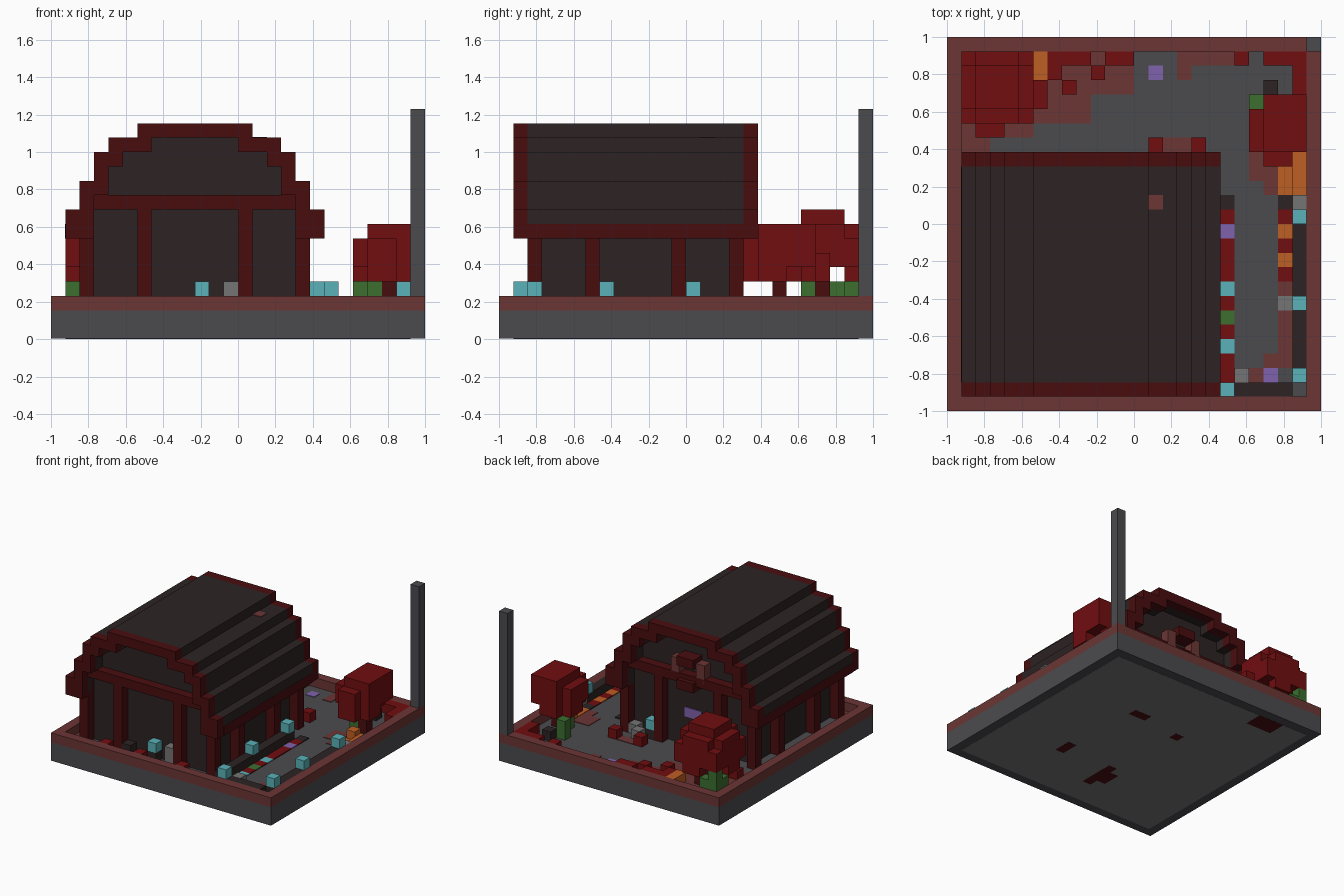
import bpy
import bmesh
from mathutils import Matrix, Vector

cube = bpy.data.objects.get("Cube")
if cube:
    bpy.data.objects.remove(cube)

UNIT = 1 / 13  # one block; block coordinates run 0..26 across the base


def material(name, rgb):
    linear = [(c / 255 / 12.92) if c < 11 else ((c / 255 + 0.055) / 1.055) ** 2.4 for c in rgb]
    mat = bpy.data.materials.new(name)
    mat.use_nodes = True
    mat.diffuse_color = (*linear, 1)
    mat.node_tree.nodes["Principled BSDF"].inputs["Base Color"].default_value = (*linear, 1)
    return mat


slate = material("slate grey", (75, 75, 79))
brick = material("brick brown", (107, 54, 52))
charcoal = material("charcoal", (45, 35, 35))
maroon = material("maroon", (73, 13, 15))
red = material("leaf red", (113, 14, 16))
teal = material("lamp teal", (90, 178, 184))
orange = material("orange", (190, 94, 35))
green = material("moss green", (60, 110, 48))
purple = material("purple", (128, 98, 172))
stone = material("stone grey", (117, 117, 117))


def blocks(name, mat, boxes):
    """One object from boxes given as (x range, y range, z range) in blocks."""
    bm = bmesh.new()
    for spans in boxes:
        low = Vector([s[0] for s in spans])
        high = Vector([s[1] for s in spans])
        size = high - low
        centre = (low + high) / 2 - Vector((13, 13, 0))
        matrix = Matrix.Translation(centre * UNIT) @ Matrix.Diagonal((*(size * UNIT), 1))
        bmesh.ops.create_cube(bm, size=1, matrix=matrix)
    mesh = bpy.data.meshes.new(name)
    bm.to_mesh(mesh)
    bm.free()
    mesh.materials.append(mat)
    obj = bpy.data.objects.new(name, mesh)
    bpy.context.collection.objects.link(obj)
    return obj


def cell(x, y, z, height=1):
    return (x, x + 1), (y, y + 1), (z, z + height)


def tile(x, y, width=1, depth=1):
    """Thin painted plate lying on the ground."""
    return (x, x + width), (y, y + depth), (2, 2.06)


# Base slab, raised rim, underside panel and corner mast
FULL, INNER = (0, 26), (1, 25)
blocks("base_slab", slate, [(FULL, FULL, (0.03, 2))])
blocks("base_rim", brick, [(FULL, (0, 1), (2, 3)), (FULL, (25, 26), (2, 3)),
                           ((0, 1), INNER, (2, 3)), ((25, 26), INNER, (2, 3))])
blocks("underside_panel", stone, [(INNER, INNER, (0.01, 0.03))])
blocks("underside_patches", maroon, [((x, x + w), (y, y + d), (0, 0.01)) for x, y, w, d in
                                     [(15, 17, 2, 1), (17, 7, 1, 2), (10, 16, 1, 1),
                                      (4, 23, 3, 2), (11, 4, 1, 4), (10, 5, 1, 2)]])
blocks("corner_mast", slate, [((25, 26), (25, 26), (3, 16))])

# Stepped roof: (bottom, top, outer half width, inner half width), mirrored about x = 10
MID = 10
STEPS = [(7, 9, 9, 7), (9, 10, 8, 0), (10, 11, 8, 6), (11, 12, 7, 6),
         (12, 13, 7, 5), (13, 14, 6, 3), (14, 15, 4, 0)]


def roof_section(y_span, steps):
    for bottom, top, outer, inner in steps:
        for side in (-1, 1):
            edges = sorted((MID + side * inner, MID + side * outer))
            yield edges, y_span, (bottom, top)


def hollow(steps):
    return [(b, t, o, 7 if b == 9 else i) for b, t, o, i in steps]


blocks("roof_front_edge", maroon, roof_section((1, 2), hollow(STEPS)))
blocks("roof_back_edge", maroon, roof_section((17, 18), hollow(STEPS)))
blocks("roof_covering", charcoal, roof_section((2, 17), hollow(STEPS)))
blocks("eave_trim", maroon, [((x, x + 1.02), (2, 17), (6.98, 8)) for x in (0.98, 18)])
blocks("roof_vent", brick, [((14, 15), (14, 15), (14, 14.06))])

# Walls, gables and timber posts
blocks("house_walls", charcoal, [((3, 17), (3, 16), (2, 10))])
blocks("gable_walls", charcoal, [((MID - i, MID + i), (3, 16), (b, t))
                                 for b, t, o, i in STEPS if b > 9 and i])
posts = [cell(x, y, 2, 8) for x in (6, 13) for y in (2, 16)]
posts += [cell(x, y, 2, 7) for x in (2, 17) for y in (2, 6, 12, 16)]
blocks("wall_posts", maroon, posts)
blocks("gable_beams", maroon, [((3, 17), (y, y + 1), (9, 10)) for y in (2, 16)])

# Rear gable window with shutters, and the rear door sign
blocks("window_shutters", brick, [((x, x + 1), (16, 17), (9.5, 11.5)) for x in (8, 11)])
blocks("window_frame", maroon, [((9, 11), (16, 17.5), (11, 12)), ((9, 11), (16, 17.5), (8.5, 9.5))])
blocks("rear_sign", purple, [((9, 11), (16, 16.1), (5, 6))])

# Ground painting: soil and flower beds
blocks("soil_patches", brick, [tile(1, 19, 5, 6), tile(6, 20, 4, 5), tile(10, 22, 3, 3),
                               tile(1, 18, 2), tile(16, 23, 1, 2), tile(17, 24, 3),
                               tile(22, 3, 3), tile(23, 4, 1, 5), tile(21, 2),
                               tile(21, 16, 3, 2), tile(15, 18, 2), tile(22, 15), tile(1, 1, 18, 1),
                               tile(1, 2, 1, 16)])
BED_PAINT = {"r": ("red", red), "t": ("teal", teal), "g": ("green", green), "p": ("purple", purple),
             "o": ("orange", orange), "d": ("dark", charcoal), "s": ("stone", stone)}
# Each letter is one plant or tile, listed from front to back
BEDS = {19: ".rrtrgrtrrrprd", 23: "......s.rorordoo"}
for key, (label, paint) in BED_PAINT.items():
    plates = [((x, x + 1), (y, y + 1), (2, 2.1)) for x, bed in BEDS.items()
              for y, letter in enumerate(bed, start=1) if letter == key]
    if plates:
        blocks(label + "_bed_flowers", paint, plates)
blocks("purple_flowers", purple, [tile(14, 23), tile(22, 2)])
blocks("orange_shrubs", orange, [((6, 7), (23, 25), (2, 3)), ((24, 25), (15, 18), (2, 2.5)), cell(23, 17, 2)])
blocks("loose_stones", stone, [cell(20, 2, 2), cell(24, 14, 2), cell(12, 2, 2, 2),
                               cell(15, 17, 2), cell(16, 16, 2)])
blocks("low_red_plants", red, [cell(x, y, 2) for x, y in
                               [(7, 24), (8, 24), (9, 24), (11, 24), (12, 24), (7, 23), (10, 23),
                                (8, 22), (2, 19), (3, 19), (14, 18), (17, 18), (24, 23), (24, 22),
                                (20, 24), (22, 24), (23, 24), (24, 24), (5, 1), (9, 1), (14, 1)]])

# Low fences and lamps on posts
blocks("low_fences", charcoal, [((24, 25), (3, 7), (2, 3)), ((24, 25), (8, 13), (2, 3)),
                                ((20, 24), (1, 2), (2, 3)), ((18, 19), (2, 7), (2, 3)),
                                ((18, 19), (8, 13), (2, 3)), cell(22, 22, 2), cell(7, 2, 2)])
LAMPS = [(10, 2), (14, 16), (18, 7), (18, 13), (19, 1), (24, 2), (24, 7), (24, 13)]
blocks("lamp_posts", charcoal, [cell(x, y, 2) for x, y in LAMPS])
blocks("lamps", teal, [cell(x, y, 3) for x, y in LAMPS])


# Trees: a canopy with clipped corners, stepped at the top
def canopy(x, y, bottom, top):
    clip = lambda s: (s[0] + 1, s[1] - 1)
    return [(x, clip(y), (bottom, top - 1)), (clip(x), y, (bottom, top - 1)),
            (clip(x), clip(y), (top - 1, top))]


blocks("rear_tree_canopy", red, canopy((1, 6), (20, 25), 5, 9) + [
    ((1, 2), (21, 23), (4, 5)), ((3, 5), (24, 25), (4, 5)), ((5, 7), (21, 23), (4, 6)),
    ((1, 6), (20, 25), (5, 7))])
blocks("rear_tree_trunk", maroon, [((3, 5), (22, 23), (2, 5))])
blocks("rear_tree_moss", green, [cell(1, 24, 2, 3), cell(2, 24, 2, 2), cell(1, 23, 2, 2)])
blocks("side_tree_canopy", red, [((21, 25), (18, 21), (5, 7)), ((22, 25), (18, 22), (5, 8)),
                                 ((22, 24), (17, 18), (4, 7)), ((24, 25), (18, 20), (4, 5)),
                                 ((21, 22), (19, 21), (4, 5)), ((22, 24), (21, 22), (4, 5))])
blocks("side_tree_trunk", maroon, [((23, 24), (19, 20), (2, 5))])
blocks("side_tree_moss", green, [cell(22, 19, 2, 3), cell(21, 21, 2, 2)])
